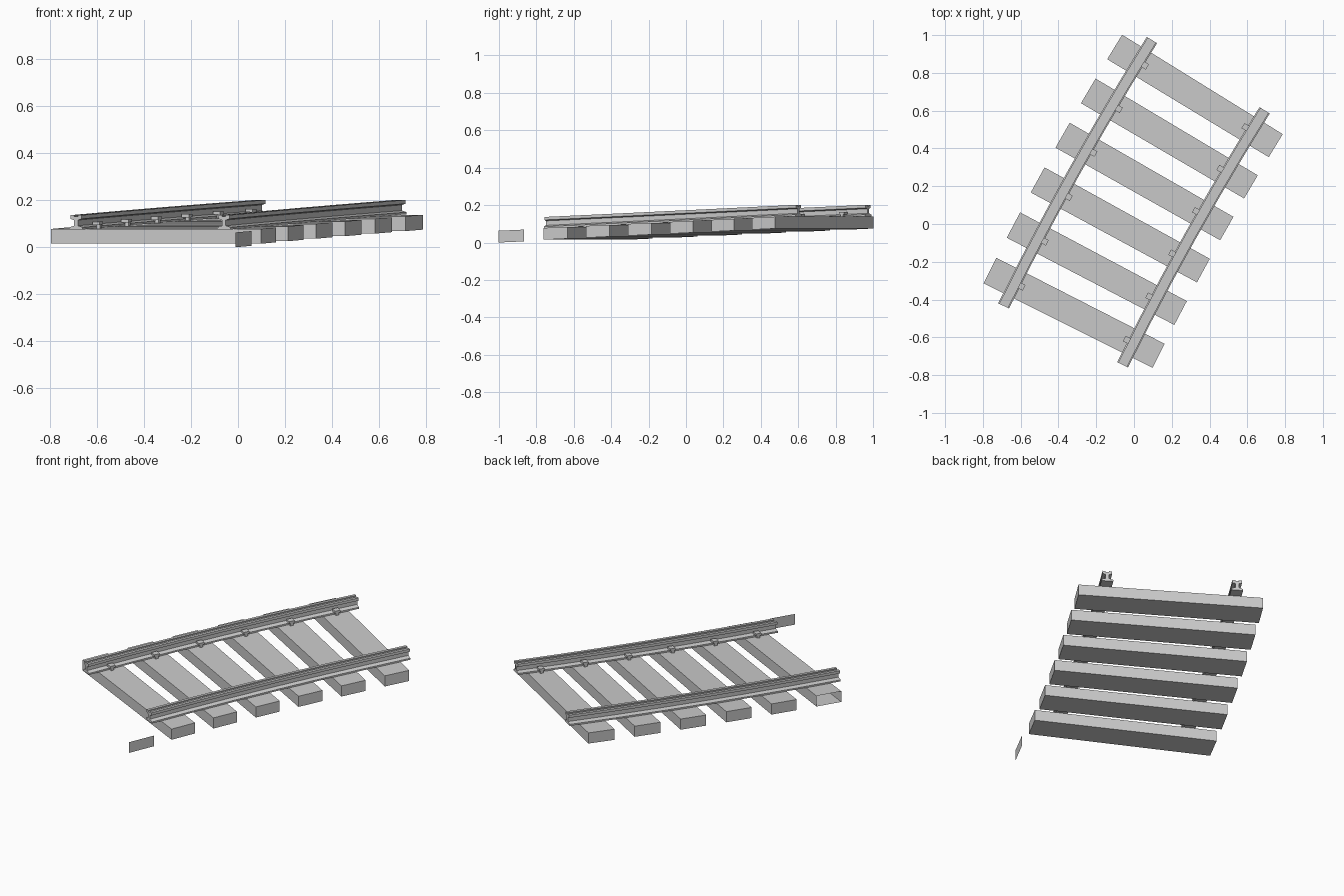
import bpy, bmesh
from math import sin, cos, radians
from mathutils import Vector

if "Cube" in bpy.data.objects:
    bpy.data.objects.remove(bpy.data.objects["Cube"])

RADIUS, HEADING = 16.1, radians(29.15)
MID = Vector((-0.008, 0.1085))
HALF, STEP, GAUGE = 0.789, 0.263, 0.3515
TIE_W, TIE_H = 0.147, 0.063


def track_point(s, lateral, h):
    """Point on the curved, climbing track bed: h is measured from the tie tops."""
    a = HEADING + s / RADIUS
    # circle centre lies to the right of the line
    cx = MID.x + RADIUS * cos(HEADING)
    cy = MID.y - RADIUS * sin(HEADING)
    r = RADIUS - lateral
    return Vector((cx - r * cos(a), cy + r * sin(a), 0.108 + 0.041 * s + h))


def sweep(bm, profile, s0, s1, steps):
    """Carry a (lateral, height) profile along the track and cap both ends."""
    rings = [[bm.verts.new(track_point(s0 + (s1 - s0) * i / steps, l, h))
              for l, h in profile] for i in range(steps + 1)]
    n = len(profile)
    for a, b in zip(rings, rings[1:]):
        for j in range(n):
            k = (j + 1) % n
            bm.faces.new((a[j], a[k], b[k], b[j]))
    bm.faces.new(rings[0])
    bm.faces.new(rings[-1][::-1])


def box(l0, l1, h0, h1):
    return [(l0, h0), (l1, h0), (l1, h1), (l0, h1)]


def finish(name, bm):
    bmesh.ops.recalc_face_normals(bm, faces=bm.faces)
    mesh = bpy.data.meshes.new(name)
    bm.to_mesh(mesh)
    bm.free()
    obj = bpy.data.objects.new(name, mesh)
    bpy.context.collection.objects.link(obj)
    return obj


# Ties; the first one has its left end board knocked loose
for i in range(6):
    s = (i - 2.5) * STEP
    bm = bmesh.new()
    sweep(bm, box(-0.5, 0.5, -TIE_H, 0), s - TIE_W / 2, s + TIE_W / 2, 1)
    if i == 0:
        end = [track_point(s + ds * TIE_W / 2, -0.5, h)
               for ds, h in ((-1, -TIE_H), (1, -TIE_H), (1, 0), (-1, 0))]
        bm.faces.ensure_lookup_table()
        left = min(bm.faces, key=lambda f: f.calc_center_median().x)
        bmesh.ops.recalc_face_normals(bm, faces=bm.faces)
        bmesh.ops.delete(bm, geom=[left], context='FACES_ONLY')
    finish(f"tie_{i + 1}", bm)

# Loose end board lying in front of the first tie
centre = sum(end, Vector()) / 4
shift = Vector((0.0225 - centre.x, -0.934 - centre.y, -min(p.z for p in end)))
bm = bmesh.new()
bm.faces.new([bm.verts.new(p + shift) for p in end[::-1]])
finish("loose_tie_end", bm)

# Rails: wide foot, thin web, grooved head
half = [(0.032, 0), (0.032, 0.009), (0.009, 0.016), (0.009, 0.040),
        (0.026, 0.045), (0.026, 0.061), (0.009, 0.061), (0.009, 0.055)]
profile = half + [(-l, h) for l, h in reversed(half)]
for side, name in ((-1, "left"), (1, "right")):
    bm = bmesh.new()
    sweep(bm, [(side * GAUGE + l, h) for l, h in profile], -HALF, HALF, 6)
    finish(f"{name}_rail", bm)

    # Spikes on the inner side of the rail, one per tie
    bm = bmesh.new()
    for i in range(6):
        s = (i - 2.5) * STEP
        sweep(bm, box(side * 0.300, side * 0.317, -0.005, 0.016), s - 0.009, s + 0.009, 1)
        sweep(bm, box(side * 0.297, side * 0.332, 0.015, 0.028), s - 0.016, s + 0.016, 1)
    finish(f"{name}_spikes", bm)
